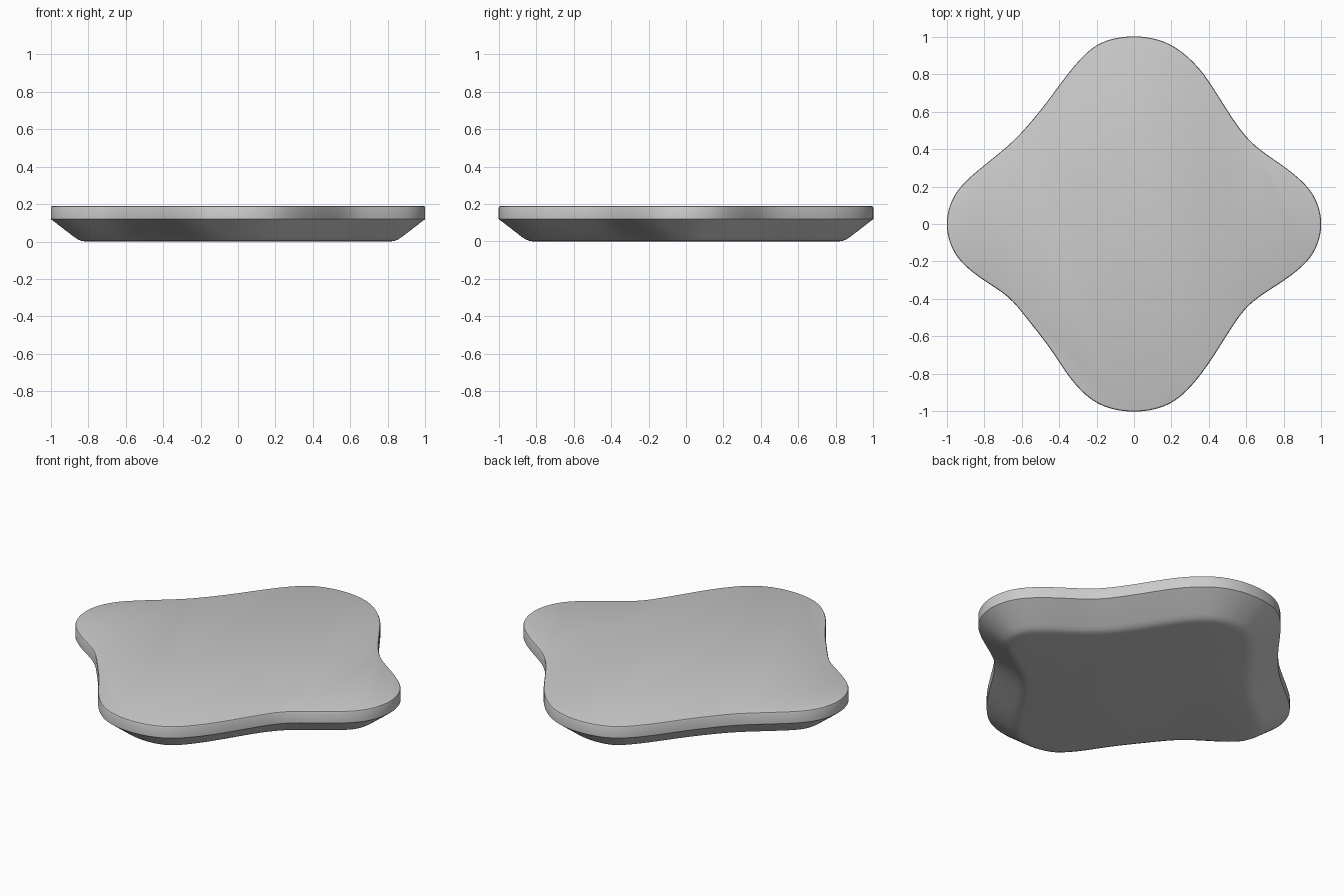
import bpy, bmesh
from mathutils import Vector

if "Cube" in bpy.data.objects:
    bpy.data.objects.remove(bpy.data.objects["Cube"])

# Outline control points, counter-clockwise from the right lobe
CTRL = [(1, 0), (0.98, 0.105), (0.925, 0.20), (0.81, 0.30), (0.67, 0.395), (0.57, 0.495),
        (0.45, 0.68), (0.35, 0.83), (0.22, 0.945), (0.10, 0.99),
        (0, 1), (-0.10, 0.99), (-0.22, 0.945), (-0.35, 0.805), (-0.47, 0.64), (-0.60, 0.485),
        (-0.69, 0.40), (-0.82, 0.295), (-0.925, 0.20), (-0.98, 0.105),
        (-1, 0), (-0.98, -0.105), (-0.925, -0.20), (-0.81, -0.295), (-0.67, -0.385), (-0.57, -0.505),
        (-0.44, -0.67), (-0.34, -0.825), (-0.22, -0.945), (-0.10, -0.99),
        (0, -1), (0.10, -0.99), (0.22, -0.945), (0.34, -0.825), (0.45, -0.665), (0.57, -0.475),
        (0.67, -0.385), (0.81, -0.295), (0.925, -0.20), (0.98, -0.105)]
# Edge section from bottom to top: (inset, height)
SECTION = [(0.19, 0.0), (0.165, 0.003), (0.145, 0.011), (0.125, 0.024),
           (0.0, 0.12), (0.0, 0.18), (0.003, 0.187), (0.011, 0.19)]


def smooth_loop(points, steps):
    """Closed Catmull-Rom curve through the points."""
    p = [Vector(c) for c in points]
    n, out = len(p), []
    for i in range(n):
        a, b, c, d = p[i - 1], p[i], p[(i + 1) % n], p[(i + 2) % n]
        for s in range(steps):
            t = s / steps
            out.append(0.5 * (2 * b + (c - a) * t + (2 * a - 5 * b + 4 * c - d) * t * t
                              + (3 * b - a - 3 * c + d) * t ** 3))
    return out


# Even out small wobbles in the outline
outline = smooth_loop(CTRL, 4)
n = len(outline)
for _ in range(4):
    outline = [(outline[i - 1] + 2 * outline[i] + outline[(i + 1) % n]) / 4 for i in range(n)]
k = 1 / max(v.x for v in outline)
outline = [v * k for v in outline]

# Outward normals used for insetting
normals = []
for i in range(n):
    t = outline[(i + 2) % n] - outline[i - 2]
    normals.append(Vector((t.y, -t.x)).normalized())

# Tray slab: rings stacked along the edge section, capped at both ends
bm = bmesh.new()
rings = []
for inset, z in SECTION:
    rings.append([bm.verts.new((*(p - nn * inset), z)) for p, nn in zip(outline, normals)])
for lo, hi in zip(rings, rings[1:]):
    for i in range(n):
        j = (i + 1) % n
        bm.faces.new((lo[i], lo[j], hi[j], hi[i]))
bm.faces.new(rings[-1])
bm.faces.new(rings[0][::-1])
mesh = bpy.data.meshes.new("four_lobed_slab")
bm.to_mesh(mesh)
bm.free()
slab = bpy.data.objects.new("four_lobed_slab", mesh)
bpy.context.collection.objects.link(slab)
bpy.context.view_layer.objects.active = slab
slab.select_set(True)
bpy.ops.object.shade_smooth_by_angle(angle=0.5)
